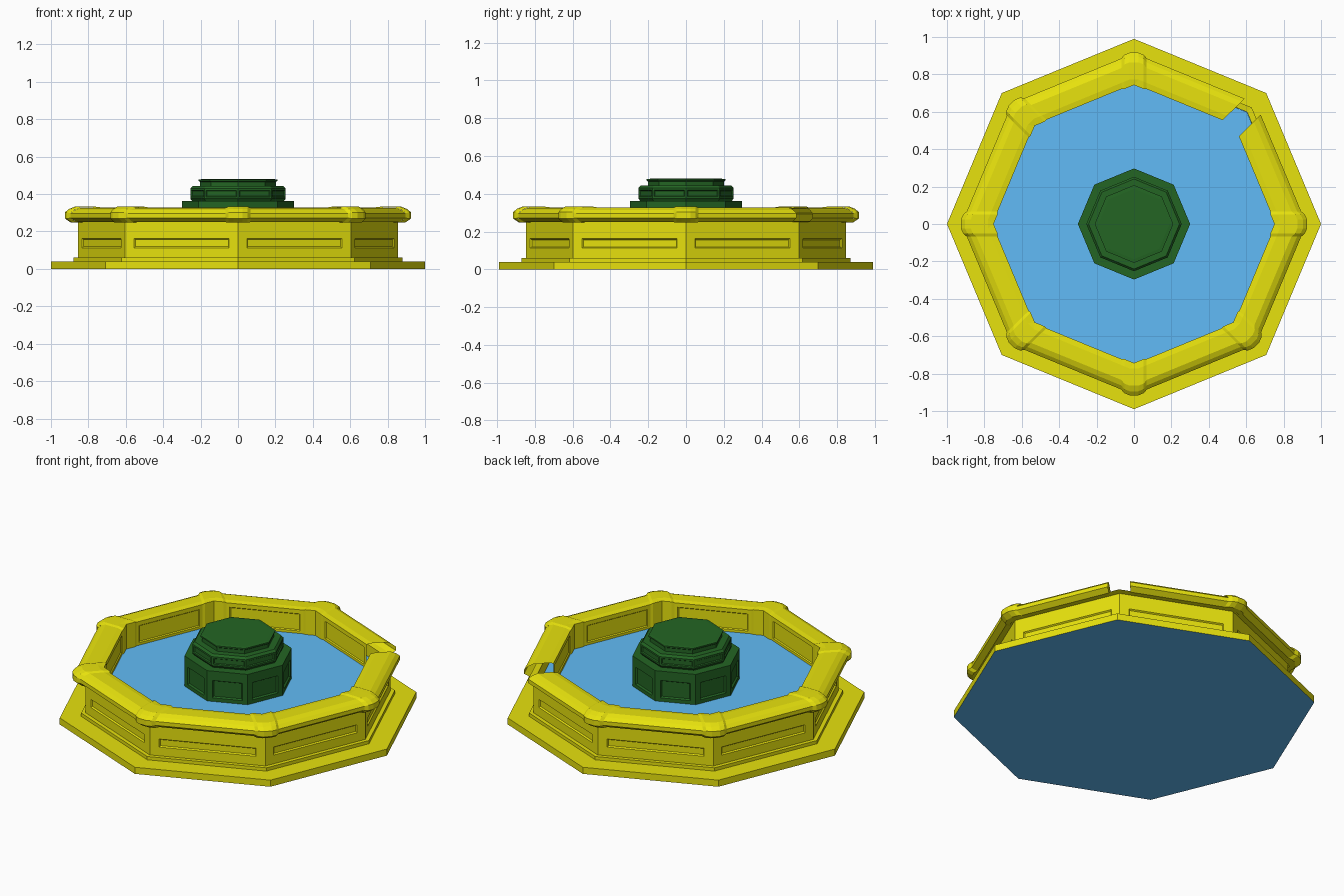
import bpy, bmesh, math
from mathutils import Vector

if "Cube" in bpy.data.objects:
    bpy.data.objects.remove(bpy.data.objects["Cube"])

SY = 0.99  # slight flattening along y
WATER_Z = 0.178


def material(name, rgb):
    m = bpy.data.materials.new(name)
    m.diffuse_color = (*rgb, 1)
    m.use_nodes = True
    m.node_tree.nodes["Principled BSDF"].inputs["Base Color"].default_value = m.diffuse_color
    return m


STONE = material("yellow_stone", (0.80, 0.76, 0.004))
GREEN = material("green_stone", (0.017, 0.13, 0.017))
WATER = material("water_blue", (0.12, 0.50, 0.93))


def corner(k):
    a = math.radians(45 * k)
    return Vector((math.cos(a), math.sin(a), 0))


def finish(name, bm, mat):
    bmesh.ops.remove_doubles(bm, verts=bm.verts, dist=1e-5)
    for v in bm.verts:
        v.co.y *= SY
    me = bpy.data.meshes.new(name)
    bm.to_mesh(me)
    bm.free()
    me.materials.append(mat)
    ob = bpy.data.objects.new(name, me)
    bpy.context.collection.objects.link(ob)
    return ob


def inset_panels(bm, faces, border, bevel, depth):
    bm.normal_update()
    for thick, d in ((border, 0), (bevel, -depth)):
        bmesh.ops.inset_individual(bm, faces=faces, thickness=thick, depth=d,
                                   use_even_offset=True)


def octagon_stack(name, profile, mat, panels=None, cap=False):
    """Octagonal lathe of (radius, z); panels = {band: (border, bevel, depth)}."""
    bm = bmesh.new()
    rings = [[bm.verts.new(corner(k) * r + Vector((0, 0, z))) for k in range(8)]
             for r, z in profile]
    bands = []
    for lo, hi in zip(rings, rings[1:]):
        bands.append([bm.faces.new((lo[k], lo[(k + 1) % 8], hi[(k + 1) % 8], hi[k]))
                      for k in range(8)])
    if cap:
        bm.faces.new(rings[-1])
    for i, sizes in (panels or {}).items():
        inset_panels(bm, bands[i], *sizes)
    return finish(name, bm, mat)


def octagon_disc(name, r, z, mat, up=True):
    bm = bmesh.new()
    f = bm.faces.new([bm.verts.new(corner(k) * r + Vector((0, 0, z))) for k in range(8)])
    if not up:
        f.normal_flip()
    return finish(name, bm, mat)


def loft(name, sections, mat, panel=None):
    """Skin a row of equal-length open cross-sections; panel insets the last strip."""
    bm = bmesh.new()
    rows = [[bm.verts.new(p) for p in s] for s in sections]
    for a, b in zip(rows, rows[1:]):
        for i in range(len(a) - 1):
            f = bm.faces.new((a[i], b[i], b[i + 1], a[i + 1]))
    if panel:
        inset_panels(bm, [f], *panel)
    return finish(name, bm, mat)


def rim_section(k, side, shift, profile, grow=0.0):
    """Rim profile at corner k, slid along the edge towards corner k+side."""
    along = (corner(k + side) - corner(k)).normalized()
    out = []
    for r, z in profile:
        s = 0 if r < 0.77 and shift < 0.03 else shift  # inner corner stays sharp
        r += grow if r > 0.835 else -grow * 0.5 if r < 0.77 else 0
        z += grow * (0.5 if z > 0.29 else -0.2 if z > 0.2 else 0)
        out.append(corner(k) * r + along * s + Vector((0, 0, z)))
    return out


# Plinth, step and panelled basin wall with flared top
octagon_stack("basin_wall",
              [(1.0, 0), (1.0, 0.04), (0.88, 0.04), (0.88, 0.06), (0.855, 0.06),
               (0.855, 0.215), (0.855, 0.25), (0.89, 0.256)],
              STONE, {4: (0.053, 0.006, 0.008)})

# Floor underneath and water surface
octagon_disc("basin_floor", 1.0, 0.0, WATER, up=False)
octagon_disc("water", 0.854, WATER_Z, WATER)

# Coping with inner lining: eight lengths, corner caps on all but one corner
RIM = [(0.855, 0.25), (0.89, 0.25), (0.922, 0.272), (0.922, 0.296), (0.90, 0.314),
       (0.87, 0.326), (0.79, 0.327), (0.757, 0.322), (0.757, WATER_Z - 0.01)]
END = 0.066
for k in range(8):
    loft(f"rim_length_{k}", [rim_section(k, 1, END, RIM),
                             rim_section(k + 1, -1, END, RIM)], STONE,
         (0.025, 0.005, 0.006))
    if k != 1:
        stations = [(-1, END + 0.006, 0.002), (-1, END - 0.01, 0.013), (-1, 0.025, 0.013),
                    (1, 0.025, 0.013), (1, END - 0.01, 0.013), (1, END + 0.006, 0.002)]
        loft(f"rim_corner_{k}",
             [rim_section(k, side, s, RIM, g) for side, s, g in stations], STONE)

# Central pedestal in three tiers
octagon_stack("pedestal",
              [(0.30, 0.17), (0.30, 0.335), (0.30, 0.362),
               (0.245, 0.362), (0.255, 0.375), (0.255, 0.430),
               (0.243, 0.443), (0.203, 0.443), (0.203, 0.465), (0.21, 0.470),
               (0.21, 0.478), (0.19, 0.48)],
              GREEN, {0: (0.03, 0.006, 0.010), 4: (0.010, 0.004, 0.006)}, cap=True)
